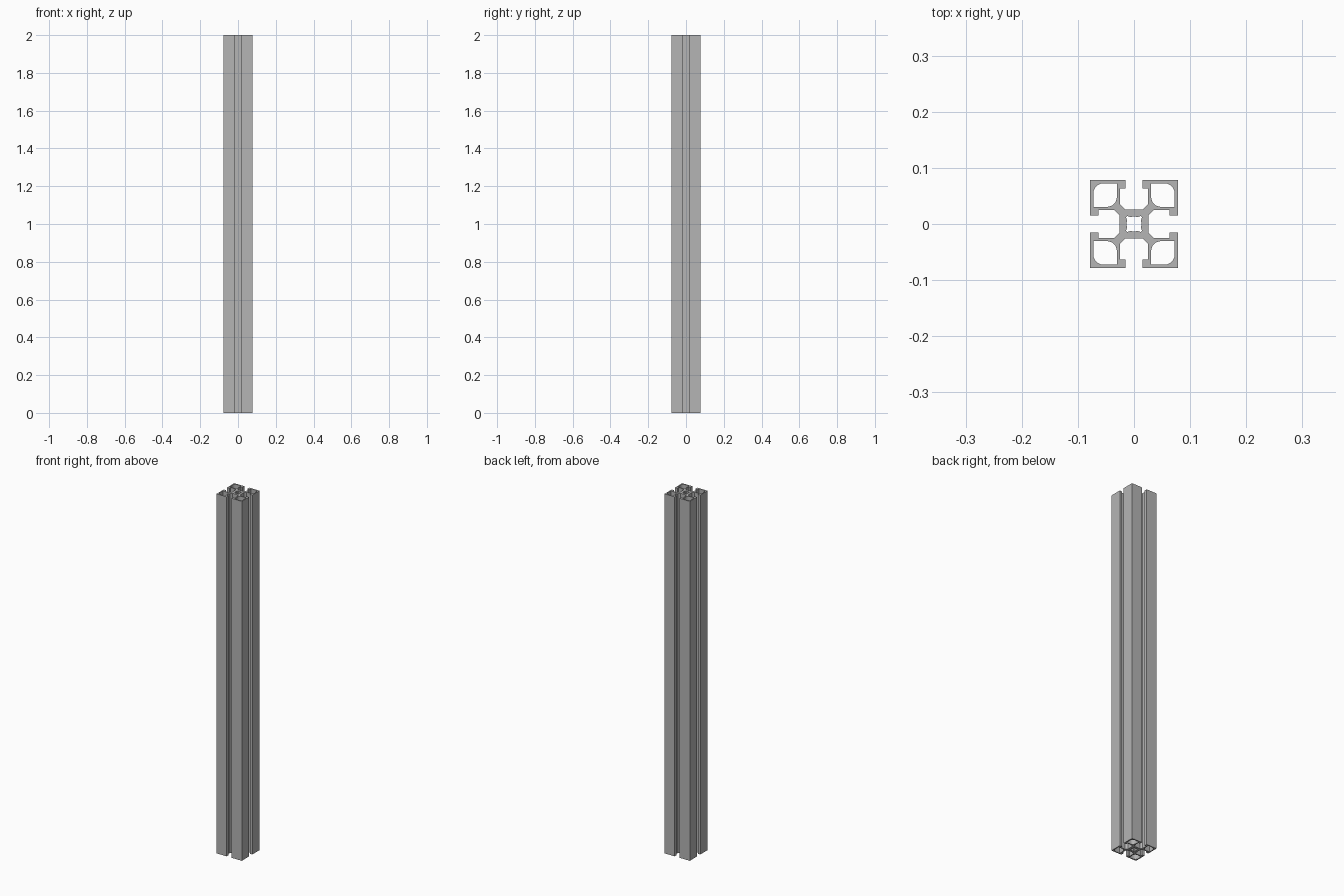
import bpy, bmesh
from math import sin, cos, pi, radians

if "Cube" in bpy.data.objects:
    bpy.data.objects.remove(bpy.data.objects["Cube"], do_unlink=True)

LENGTH = 2.0
HALF = 0.078          # half the outer width
SLOT = 0.015          # half the slot opening
POCKET = 0.025        # half the pocket behind the slot
LIP = 0.063           # inner face of the slot lips
CORE = 0.026          # half the central core
CAV_IN, CAV_OUT, CAV_R = 0.0305, 0.0725, 0.018

aluminium = bpy.data.materials.new("aluminium grey")
aluminium.use_nodes = True
grey = (0.46, 0.46, 0.46, 1)
aluminium.diffuse_color = grey
aluminium.node_tree.nodes["Principled BSDF"].inputs["Base Color"].default_value = grey


def quarter_turns(points):
    """The points turned clockwise four times, as a list of four lists."""
    turns = [points]
    for _ in range(3):
        turns.append([(y, -x) for x, y in turns[-1]])
    return turns


def arc(cx, cy, r, start, end, steps):
    angles = [radians(start + (end - start) * i / steps) for i in range(steps + 1)]
    return [(cx + r * cos(a), cy + r * sin(a)) for a in angles]


# Outer outline: half of one corner, mirrored over its diagonal and turned
half = [(0.016, CORE), (POCKET, 0.035), (POCKET, LIP), (SLOT, LIP), (SLOT, HALF)]
corner = half + [(HALF, HALF)] + [(y, x) for x, y in reversed(half)]
loops = [sum(quarter_turns(corner), [])]

# Corner cavities: rounded towards the outside and the core, sharp elsewhere
cavity = (arc(CAV_OUT - CAV_R, CAV_OUT - CAV_R, CAV_R, 0, 90, 8) + [(CAV_IN, CAV_OUT)]
          + arc(CAV_IN + CAV_R, CAV_IN + CAV_R, CAV_R, 180, 270, 8) + [(CAV_OUT, CAV_IN)])
loops += quarter_turns(cavity)

# Central bore with a notch on each diagonal
bore = arc(0, 0, 0.0135, 115, 65, 6) + arc(0, 0, 0.0185, 50, 40, 1)
loops.append(sum(quarter_turns(bore), []))

# Filled flat curve, extruded to the full length
curve = bpy.data.curves.new("slotted_rail", "CURVE")
curve.dimensions = "2D"
curve.fill_mode = "BOTH"
curve.extrude = LENGTH / 2
for loop in loops:
    spline = curve.splines.new("POLY")
    spline.points.add(len(loop) - 1)
    for point, (x, y) in zip(spline.points, loop):
        point.co = (x, y, 0, 1)
    spline.use_cyclic_u = True
curve.materials.append(aluminium)

rail = bpy.data.objects.new("slotted_rail", curve)
bpy.context.collection.objects.link(rail)
bpy.ops.object.select_all(action="DESELECT")
rail.select_set(True)
bpy.context.view_layer.objects.active = rail
bpy.ops.object.convert(target="MESH")
rail = bpy.context.object

# Weld the caps to the walls and stand the rail on the ground
bm = bmesh.new()
bm.from_mesh(rail.data)
bmesh.ops.remove_doubles(bm, verts=bm.verts, dist=0.0001)
bmesh.ops.recalc_face_normals(bm, faces=bm.faces)
bmesh.ops.translate(bm, verts=bm.verts, vec=(0, 0, LENGTH / 2))
bm.to_mesh(rail.data)
bm.free()
bpy.ops.object.shade_smooth_by_angle(angle=radians(25))
